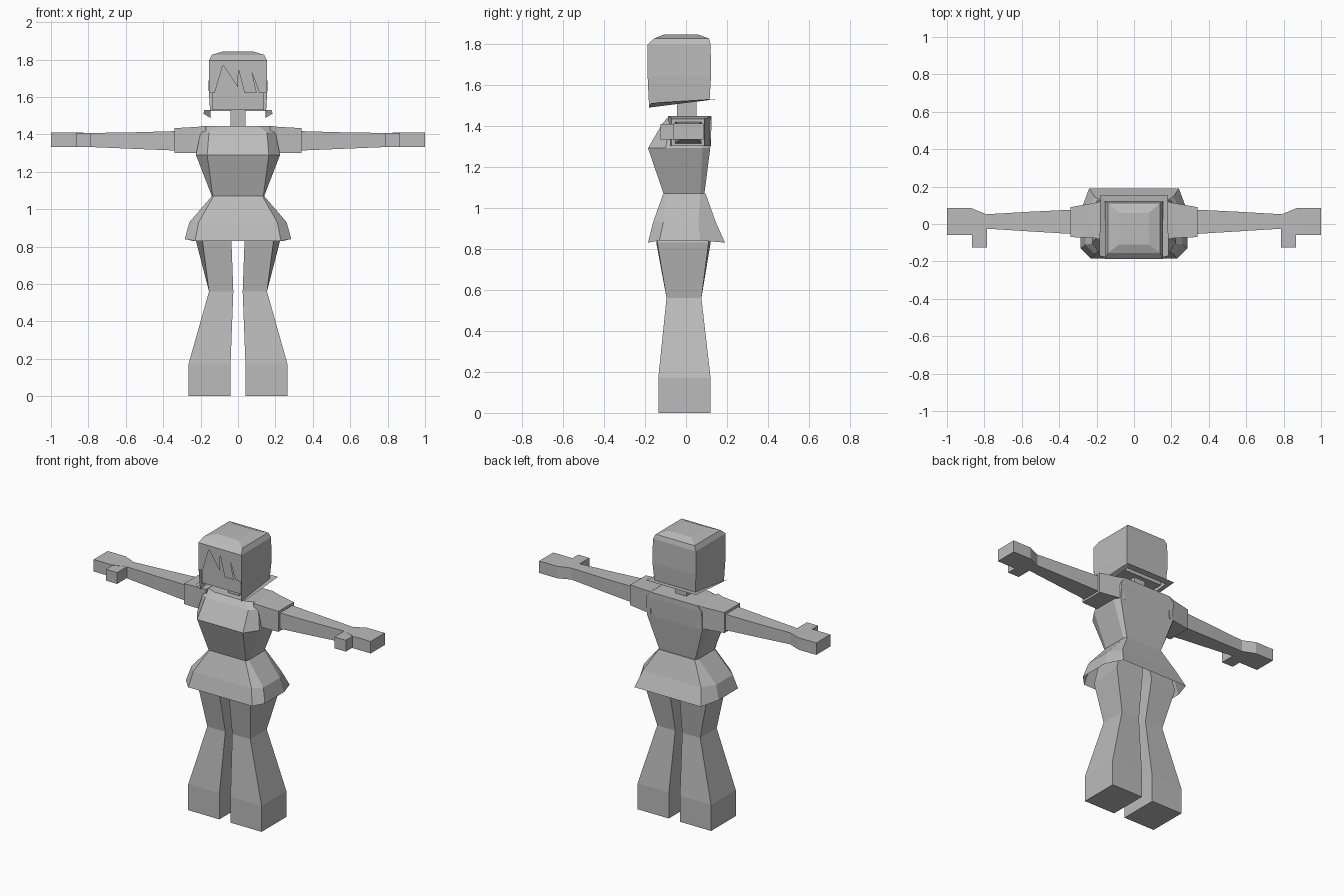
import bpy, bmesh

grey = bpy.data.materials.new("plain grey")
grey.diffuse_color = (0.5, 0.5, 0.5, 1)


def finish(name, bm, mirror=False, recalc=True):
    """Turn a bmesh into a flat shaded object, optionally mirrored across x."""
    if recalc:
        bmesh.ops.recalc_face_normals(bm, faces=bm.faces)
    me = bpy.data.meshes.new(name)
    bm.to_mesh(me)
    bm.free()
    me.materials.append(grey)
    ob = bpy.data.objects.new(name, me)
    bpy.context.collection.objects.link(ob)
    if mirror:
        ob.modifiers.new("mirror", 'MIRROR').use_clip = False
    return ob


def loft(name, rings, start=True, end=True, mirror=False):
    """Skin a list of closed rings that share one point count."""
    bm = bmesh.new()
    loops = [[bm.verts.new(p) for p in ring] for ring in rings]
    n = len(loops[0])
    for a, b in zip(loops, loops[1:]):
        for i in range(n):
            j = (i + 1) % n
            bm.faces.new((a[i], a[j], b[j], b[i]))
    if start:
        bm.faces.new(loops[0][::-1])
    if end:
        bm.faces.new(loops[-1])
    return finish(name, bm, mirror)


def rect_z(z, x0, x1, y0, y1):
    return [(x0, y0, z), (x1, y0, z), (x1, y1, z), (x0, y1, z)]


def rect_x(x, y0, y1, z0, z1):
    return [(x, y0, z0), (x, y1, z0), (x, y1, z1), (x, y0, z1)]


def oct_z(z, xf, yf, xs, ys0, ys1, xb, yb, zs=None):
    """Eight sided ring: front edge, two side points each side, back edge."""
    zs = z if zs is None else zs
    return [(-xf, yf, z), (xf, yf, z), (xs, ys0, zs), (xs, ys1, zs),
            (xb, yb, z), (-xb, yb, z), (-xs, ys1, zs), (-xs, ys0, zs)]


# Legs with flared trouser bottoms
loft("leg", [
    rect_z(0, 0.04, 0.265, -0.135, 0.12),
    rect_z(0.17, 0.04, 0.265, -0.135, 0.12),
    rect_z(0.56, 0.025, 0.155, -0.095, 0.075),
    [(0.035, -0.145, 0.83), (0.19, -0.14, 0.83), (0.225, 0.11, 0.83), (0.035, 0.12, 0.83)],
    rect_z(0.95, 0.02, 0.18, -0.11, 0.11)], mirror=True)

# Open skirt
loft("skirt", [
    oct_z(0.83, 0.23, -0.185, 0.285, -0.13, 0.07, 0.24, 0.19, 0.84),
    oct_z(0.93, 0.21, -0.16, 0.26, -0.11, 0.06, 0.21, 0.145),
    oct_z(1.07, 0.13, -0.11, 0.14, -0.09, 0.07, 0.13, 0.095)],
    start=False)

# Torso from waist over bust to shoulder line
loft("torso", [
    oct_z(1.07, 0.135, -0.11, 0.14, -0.09, 0.07, 0.13, 0.09),
    oct_z(1.29, 0.165, -0.185, 0.225, -0.10, 0.08, 0.20, 0.118),
    oct_z(1.41, 0.155, -0.115, 0.20, -0.075, 0.10, 0.20, 0.125),
    oct_z(1.445, 0.11, -0.085, 0.17, -0.06, 0.10, 0.17, 0.125)])

# Sleeves, arms with hands, thumbs
loft("sleeve", [rect_x(0.17, -0.085, 0.122, 1.30, 1.446),
                rect_x(0.215, -0.075, 0.112, 1.30, 1.44),
                rect_x(0.34, -0.07, 0.09, 1.30, 1.433)], mirror=True)
loft("arm", [rect_x(0.30, -0.055, 0.078, 1.312, 1.418),
             rect_x(0.55, -0.04, 0.066, 1.322, 1.411),
             rect_x(0.79, -0.025, 0.052, 1.332, 1.407),
             rect_x(0.87, -0.06, 0.085, 1.332, 1.41),
             rect_x(1.0, -0.06, 0.085, 1.332, 1.41)], mirror=True)
loft("thumb", [rect_x(0.785, -0.125, -0.02, 1.333, 1.407),
               rect_x(0.866, -0.125, -0.02, 1.333, 1.407)], mirror=True)

# Neck and face block
loft("neck", [rect_z(1.42, -0.04, 0.04, -0.045, 0.052),
              rect_z(1.54, -0.04, 0.04, -0.045, 0.052)])
loft("head", [rect_z(1.53, -0.14, 0.14, -0.17, 0.08),
              rect_z(1.79, -0.14, 0.14, -0.17, 0.08)])

# Hair cap
loft("hair_cap", [rect_z(1.795, -0.155, 0.155, -0.187, 0.12),
                  rect_z(1.825, -0.14, 0.14, -0.155, 0.112),
                  rect_z(1.843, -0.08, 0.08, -0.11, 0.06)], start=False)

# Hair curtain round the sides and back, with an outward flick at the hem
bm = bmesh.new()
rows = [[(-0.155, -0.187, 1.795), (-0.155, 0.12, 1.795), (0.155, 0.12, 1.795), (0.155, -0.187, 1.795)],
        [(-0.155, -0.187, 1.64), (-0.157, 0.122, 1.64), (0.157, 0.122, 1.64), (0.155, -0.187, 1.64)],
        [(-0.148, -0.18, 1.488), (-0.148, 0.115, 1.525), (0.148, 0.115, 1.525), (0.148, -0.18, 1.488)],
        [(-0.185, -0.17, 1.51), (-0.18, 0.155, 1.53), (0.18, 0.155, 1.53), (0.185, -0.17, 1.51)]]
grid = [[bm.verts.new(p) for p in r] for r in rows]
for a, b in zip(grid, grid[1:]):
    for i in range(3):
        bm.faces.new((a[i], b[i], b[i + 1], a[i + 1]))
finish("hair_curtain", bm, recalc=False)

# Spiky fringe in front of the face
bm = bmesh.new()
edge = [(-0.155, 1.62), (-0.125, 1.62), (-0.08, 1.77), (0, 1.65), (0.002, 1.75), (0.035, 1.62),
        (0.10, 1.62), (0.075, 1.73), (0.115, 1.62), (0.155, 1.62), (0.155, 1.795), (-0.155, 1.795)]
bm.faces.new([bm.verts.new((x, -0.186, z)) for x, z in edge])
finish("fringe", bm, recalc=False)
